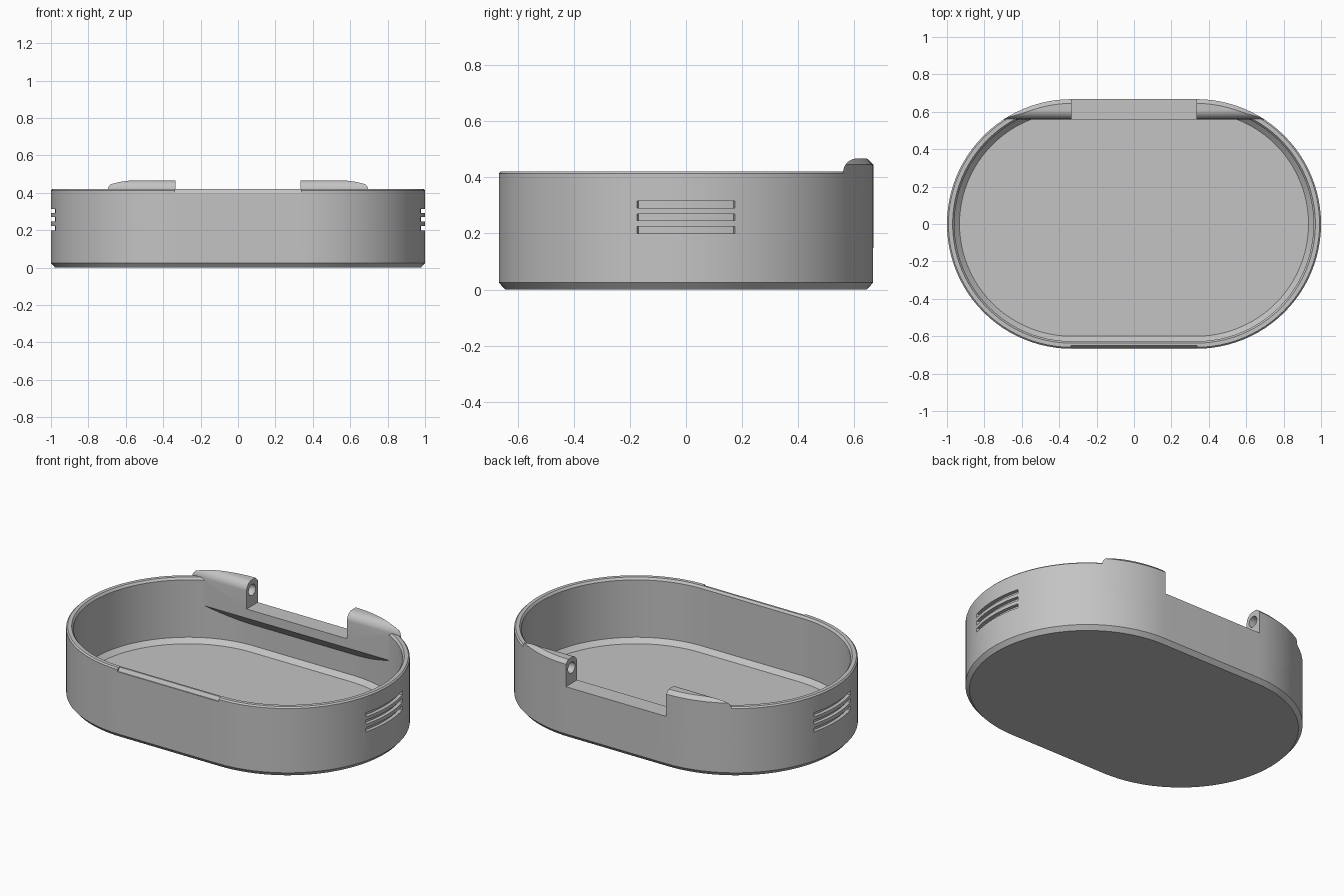
import bpy, bmesh, math

if "Cube" in bpy.data.objects:
    bpy.data.objects.remove(bpy.data.objects["Cube"])

R, HALF, SEG = 0.667, 0.333, 48

grey = bpy.data.materials.new("plain grey")
grey.diffuse_color = (0.55, 0.55, 0.55, 1)
grey.use_nodes = True
grey.node_tree.nodes["Principled BSDF"].inputs["Base Color"].default_value = grey.diffuse_color


def new_object(name, bm):
    bmesh.ops.recalc_face_normals(bm, faces=bm.faces)
    me = bpy.data.meshes.new(name)
    bm.to_mesh(me)
    bm.free()
    me.materials.append(grey)
    ob = bpy.data.objects.new(name, me)
    bpy.context.collection.objects.link(ob)
    return ob


def stadium_loft(name, profile):
    """Closed solid from (inset, z) pairs running bottom outside to floor inside."""
    bm = bmesh.new()
    rings = []
    for inset, z in profile:
        ring = []
        for side, start in ((1, -math.pi / 2), (-1, math.pi / 2)):
            for i in range(SEG + 1):
                a = start + math.pi * i / SEG
                r = R - inset
                ring.append(bm.verts.new((side * HALF + r * math.cos(a), r * math.sin(a), z)))
        rings.append(ring)
    n = len(rings[0])
    for lo, hi in zip(rings, rings[1:]):
        for i in range(n):
            j = (i + 1) % n
            bm.faces.new((lo[i], lo[j], hi[j], hi[i]))
    bm.faces.new(rings[0][::-1])
    bm.faces.new(rings[-1])
    return new_object(name, bm)


def extrude(name, points, vec):
    bm = bmesh.new()
    face = bm.faces.new([bm.verts.new(p) for p in points])
    geo = bmesh.ops.extrude_face_region(bm, geom=[face])["geom"]
    bmesh.ops.translate(bm, vec=vec, verts=[g for g in geo if isinstance(g, bmesh.types.BMVert)])
    return new_object(name, bm)


def yz_prism(name, pts, half):
    return extrude(name, [(-half, y, z) for y, z in pts], (2 * half, 0, 0))


def boolean(target, tool, op):
    mod = target.modifiers.new(op, "BOOLEAN")
    mod.operation, mod.solver, mod.object = op, "EXACT", tool
    bpy.context.view_layer.objects.active = target
    bpy.ops.object.modifier_apply(modifier=mod.name)
    bpy.data.objects.remove(tool)


# Tray shell: chamfered foot, rim and inner floor edge
case = stadium_loft("case_body", [
    (0.022, 0), (0, 0.025), (0, 0.413), (0.008, 0.421), (0.030, 0.421),
    (0.040, 0.408), (0.040, 0.062), (0.067, 0.035)])

# Hinge block: rounded top, sloped underside, trimmed to the outline
arc = [(0.61 - 0.05 * math.cos(a), 0.417 + 0.05 * math.sin(a))
       for a in (math.pi / 2 * i / 10 for i in range(11))]
hinge = yz_prism("hinge_block", [(0.56, 0.255)] + arc + [(0.72, 0.467), (0.72, 0.095)], 0.8)
outline = stadium_loft("outline", [(-0.0005, 0.06), (-0.0005, 0.445), (0.022, 0.4669)])
boolean(hinge, outline, "INTERSECT")
boolean(case, hinge, "UNION")

# Gap between the two hinge barrels
boolean(case, yz_prism("hinge_gap", [(0.5, 0.31), (0.75, 0.31), (0.75, 0.6), (0.5, 0.6)], 0.335),
        "DIFFERENCE")

# Pin hole running into both barrels
hole = [(0.613 + 0.033 * math.cos(a), 0.405 + 0.033 * math.sin(a))
        for a in (2 * math.pi * i / 24 for i in range(24))]
boolean(case, yz_prism("pin_hole", hole, 0.44), "DIFFERENCE")

# Sloped opening recess in the front rim
boolean(case, yz_prism("front_recess", [(-0.72, 0.40), (-0.661, 0.40), (-0.643, 0.43), (-0.72, 0.43)],
                       0.337), "DIFFERENCE")

# Three curved grip grooves at each end
span = math.asin(0.175 / R)
angles = [span * (i / 8 - 1) for i in range(17)]
for side in (1, -1):
    for z in (0.200, 0.246, 0.291):
        pts = [(side * (HALF + r * math.cos(a)), r * math.sin(a), z)
               for r, seq in ((0.645, angles), (0.72, angles[::-1])) for a in seq]
        boolean(case, extrude("grip_groove", pts, (0, 0, 0.024)), "DIFFERENCE")

# Smooth curved walls, crisp edges
for ob in bpy.context.selected_objects:
    ob.select_set(False)
case.select_set(True)
bpy.context.view_layer.objects.active = case
bpy.ops.object.shade_smooth_by_angle(angle=math.radians(25))
